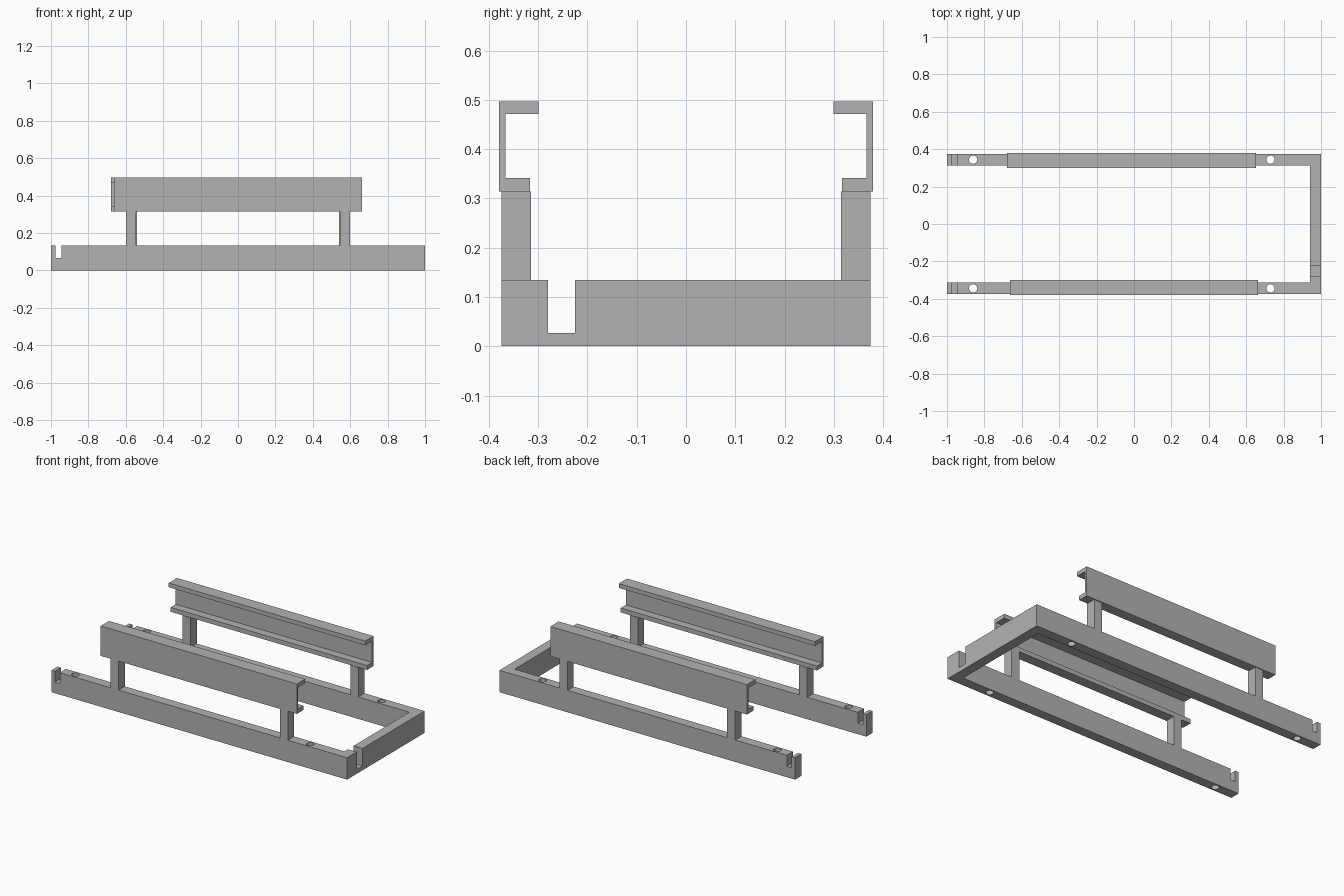
import bpy
import bmesh
from mathutils import Vector

if "Cube" in bpy.data.objects:
    bpy.data.objects.remove(bpy.data.objects["Cube"], do_unlink=True)

# Single painted-metal colour
grey = bpy.data.materials.new("plain grey")
grey.use_nodes = True
colour = (0.45, 0.45, 0.45, 1)
grey.diffuse_color = colour
grey.node_tree.nodes["Principled BSDF"].inputs["Base Color"].default_value = colour


def finish(name, bm):
    bmesh.ops.recalc_face_normals(bm, faces=bm.faces)
    mesh = bpy.data.meshes.new(name)
    bm.to_mesh(mesh)
    bm.free()
    mesh.materials.append(grey)
    obj = bpy.data.objects.new(name, mesh)
    bpy.context.collection.objects.link(obj)
    return obj


def extrude(name, points, direction):
    """Extrude a closed outline along a direction vector."""
    bm = bmesh.new()
    face = bm.faces.new([bm.verts.new(p) for p in points])
    moved = bmesh.ops.extrude_face_region(bm, geom=[face])["geom"]
    verts = [v for v in moved if isinstance(v, bmesh.types.BMVert)]
    bmesh.ops.translate(bm, verts=verts, vec=Vector(direction))
    return finish(name, bm)


def box(name, x0, x1, y0, y1, z0, z1):
    outline = [(x0, y0, z0), (x1, y0, z0), (x1, y1, z0), (x0, y1, z0)]
    return extrude(name, outline, (0, 0, z1 - z0))


def cut(target, cutter):
    mod = target.modifiers.new("cut", "BOOLEAN")
    mod.operation = "DIFFERENCE"
    mod.solver = "EXACT"
    mod.object = cutter
    cutter.hide_render = True
    bpy.context.view_layer.objects.active = target
    bpy.ops.object.modifier_apply(modifier=mod.name)
    bpy.data.objects.remove(cutter, do_unlink=True)


OUT, INN = 0.374, 0.314     # outer and inner faces of the rails
TOP = 0.134                 # top of the base frame

# U-shaped base frame, open on the right end
frame = extrude("base_frame", [
    (-1, -OUT, 0), (1, -OUT, 0), (1, OUT, 0), (-1, OUT, 0),
    (-1, INN, 0), (0.94, INN, 0), (0.94, -INN, 0), (-1, -INN, 0),
], (0, 0, TOP))

# Slots near the rail ends and a deep notch in the end bar
cut(frame, box("rail_slot_cutter", -0.977, -0.944, -1, 1, 0.067, 1))
cut(frame, box("end_notch_cutter", 0.9, 1.1, -0.28, -0.225, 0.027, 1))

# Vertical bolt holes through both rails
for x in (-0.86, 0.73):
    for y in (-0.344, 0.344):
        bm = bmesh.new()
        bmesh.ops.create_cone(bm, cap_ends=True, segments=32,
                              radius1=0.022, radius2=0.022, depth=1)
        bmesh.ops.translate(bm, verts=bm.verts, vec=Vector((x, y, 0)))
        cut(frame, finish("bolt_hole_cutter", bm))

# C-channels facing each other, each standing on two posts
PROFILE = [(0.379, 0.314), (0.379, 0.497), (0.299, 0.497), (0.299, 0.471),
           (0.366, 0.471), (0.366, 0.341), (0.317, 0.341), (0.317, 0.314)]
SIDES = (("front", -1, -0.664, 0.664, (-0.6, 0.545)),
         ("back", 1, -0.678, 0.652, (-0.595, 0.54)))
for side, sign, x0, x1, posts in SIDES:
    outline = [(x0, sign * y, z) for y, z in PROFILE]
    extrude(side + "_channel", outline, (x1 - x0, 0, 0))
    for end, x in zip(("right", "left"), posts):
        box(f"{side}_{end}_post", x, x + 0.054,
            *sorted((sign * INN, sign * OUT)), TOP, 0.314)
